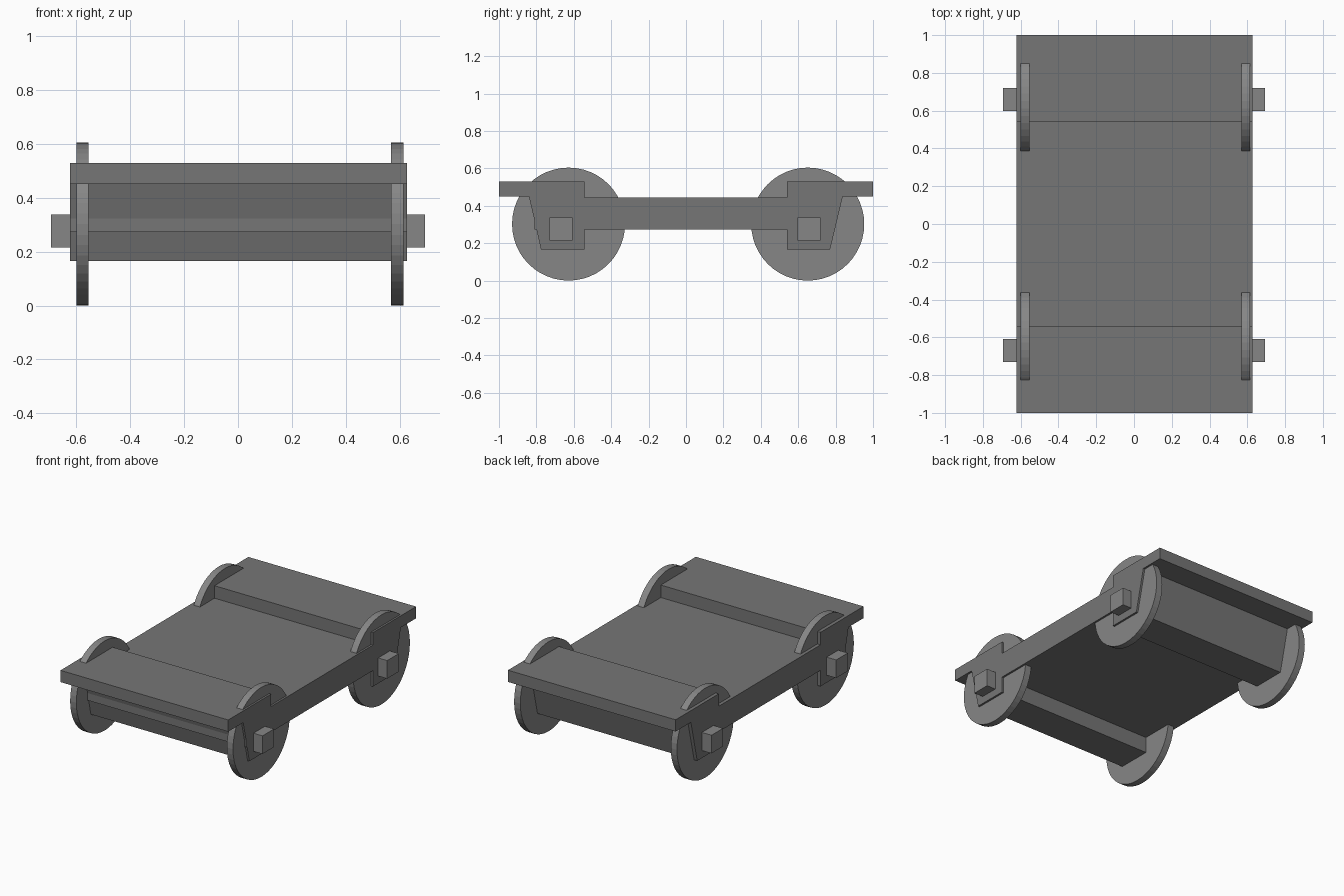
import bpy
import bmesh
import math
from mathutils import Matrix

if "Cube" in bpy.data.objects:
    bpy.data.objects.remove(bpy.data.objects["Cube"])


def material(name, value):
    mat = bpy.data.materials.new(name)
    mat.diffuse_color = (value, value, value, 1)
    mat.use_nodes = True
    mat.node_tree.nodes["Principled BSDF"].inputs["Base Color"].default_value = mat.diffuse_color
    return mat


BODY = material("dark_grey", 0.18)
METAL = material("mid_grey", 0.24)


def finish(name, bm, mat):
    bmesh.ops.recalc_face_normals(bm, faces=bm.faces[:])
    mesh = bpy.data.meshes.new(name)
    bm.to_mesh(mesh)
    bm.free()
    mesh.materials.append(mat)
    obj = bpy.data.objects.new(name, mesh)
    bpy.context.collection.objects.link(obj)
    return obj


def extrude_profile(name, points, x0, x1, mat):
    bm = bmesh.new()
    face = bm.faces.new([bm.verts.new((x0, y, z)) for y, z in points])
    ext = bmesh.ops.extrude_face_region(bm, geom=[face])
    verts = [g for g in ext["geom"] if isinstance(g, bmesh.types.BMVert)]
    bmesh.ops.translate(bm, verts=verts, vec=(x1 - x0, 0, 0))
    return finish(name, bm, mat)


def box(name, x0, x1, y0, y1, z0, z1, mat):
    points = [(y0, z0), (y1, z0), (y1, z1), (y0, z1)]
    return extrude_profile(name, points, x0, x1, mat)


def wheel(name, x, y, z, radius, width, mat):
    bm = bmesh.new()
    matrix = Matrix.Translation((x, y, z)) @ Matrix.Rotation(math.pi / 2, 4, 'Y')
    bmesh.ops.create_cone(bm, cap_ends=True, segments=48, radius1=radius,
                          radius2=radius, depth=width, matrix=matrix)
    return finish(name, bm, mat)


# Chassis: raised end decks, low middle bed and tapered axle blocks
chassis_profile = [
    (-1.0, 0.529), (-0.543, 0.529), (-0.543, 0.445), (0.541, 0.445),
    (0.541, 0.529), (1.0, 0.529), (1.0, 0.45), (0.838, 0.45),
    (0.77, 0.165), (0.541, 0.165), (0.541, 0.273), (-0.543, 0.273),
    (-0.543, 0.165), (-0.775, 0.165), (-0.799, 0.273), (-0.81, 0.273),
    (-0.81, 0.322), (-0.84, 0.45), (-1.0, 0.45),
]
extrude_profile("chassis", chassis_profile, -0.623, 0.627, BODY)

# Wheels and square axles
for end, wheel_y, axle_y in (("front", -0.628, -0.669), ("rear", 0.651, 0.659)):
    wheel(end + "_left_wheel", -0.577, wheel_y, 0.302, 0.302, 0.046, METAL)
    wheel(end + "_right_wheel", 0.591, wheel_y, 0.302, 0.302, 0.046, METAL)
    box(end + "_axle", -0.694, 0.694, axle_y - 0.062, axle_y + 0.061,
        0.215, 0.337, METAL)
